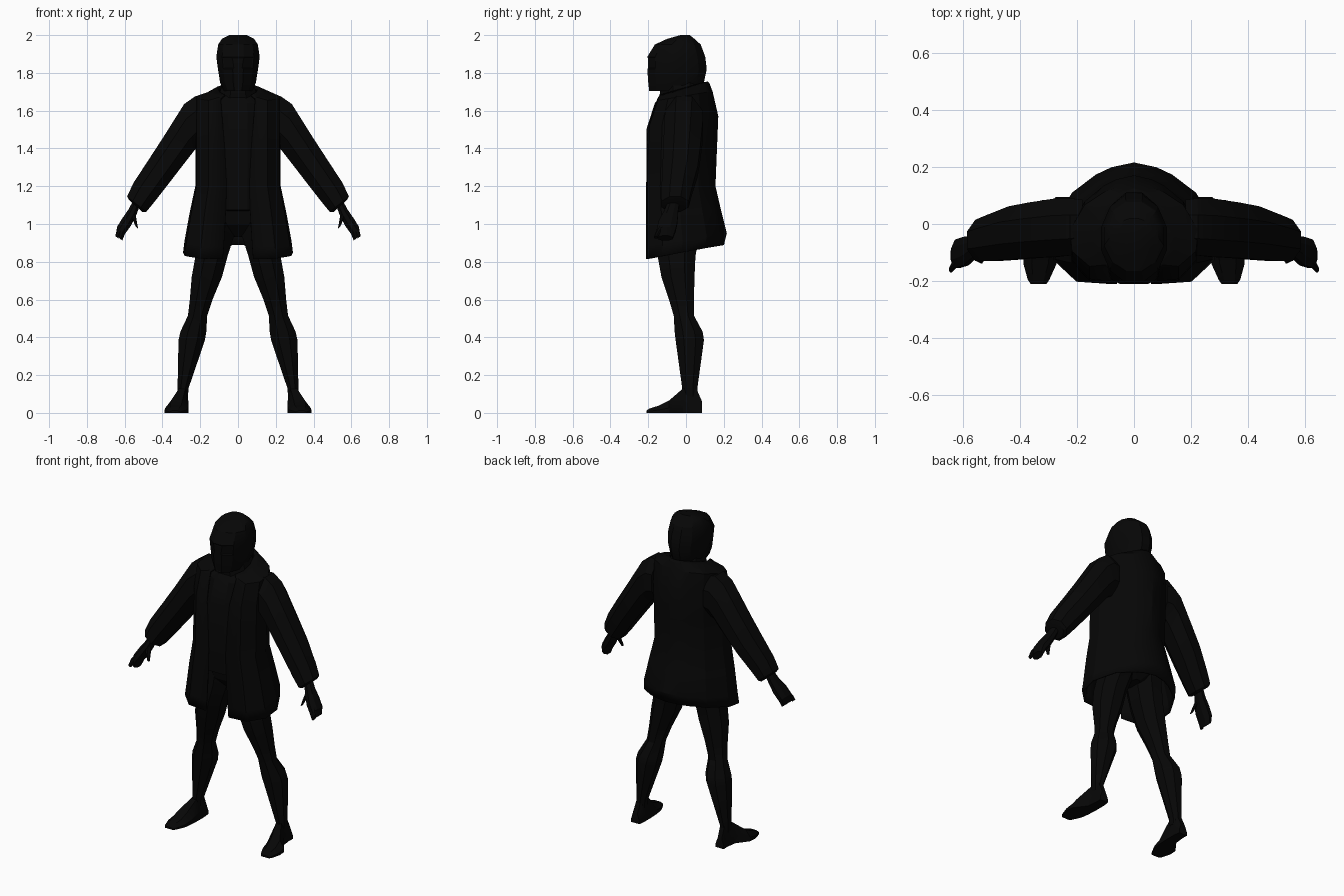
import bpy, bmesh, math
from mathutils import Vector

if "Cube" in bpy.data.objects:
    bpy.data.objects.remove(bpy.data.objects["Cube"])


def material(name, value):
    m = bpy.data.materials.new(name)
    m.diffuse_color = (value, value, value, 1)
    m.use_nodes = True
    m.node_tree.nodes["Principled BSDF"].inputs["Base Color"].default_value = m.diffuse_color
    return m


BLACK = material("black", 0.002)


def finish(name, bm, mirror=False, angle=25):
    mesh = bpy.data.meshes.new(name)
    bmesh.ops.recalc_face_normals(bm, faces=bm.faces)
    bm.to_mesh(mesh)
    bm.free()
    ob = bpy.data.objects.new(name, mesh)
    bpy.context.collection.objects.link(ob)
    mesh.materials.append(BLACK)
    if mirror:
        ob.modifiers.new("mirror", 'MIRROR').use_mirror_merge = False
    bpy.ops.object.select_all(action='DESELECT')
    ob.select_set(True)
    bpy.context.view_layer.objects.active = ob
    bpy.ops.object.shade_smooth_by_angle(angle=math.radians(angle))
    return ob


def skin(rings, closed=True):
    """Join equal-length rings of points with quads."""
    bm = bmesh.new()
    rows = [[bm.verts.new(p) for p in r] for r in rings]
    n = len(rows[0])
    for a, b in zip(rows, rows[1:]):
        for i in range(n if closed else n - 1):
            j = (i + 1) % n
            bm.faces.new((a[i], a[j], b[j], b[i]))
    if closed:
        bm.faces.new(rows[0])
        bm.faces.new(rows[-1])
    return bm


def ring(c, u, v, n=8):
    """Polygon with flat sides, half-extents given by the vectors u and v."""
    c, u, v = Vector(c), Vector(u), Vector(v)
    k = 1 / math.cos(math.pi / n)
    angles = [(i + 0.5) * 2 * math.pi / n for i in range(n)]
    return [c + u * (math.cos(a) * k) + v * (math.sin(a) * k) for a in angles]


def level(x0, x1, y0, y1, z, n=8):
    """Horizontal ring between x0..x1 and y0..y1."""
    return ring(((x0 + x1) / 2, (y0 + y1) / 2, z),
                ((x1 - x0) / 2, 0, 0), (0, (y1 - y0) / 2, 0), n)


def column(name, rows, n=8, mirror=False):
    return finish(name, skin([level(*r, n) for r in rows]), mirror)


def limb(name, rows):
    """Slanted limb: each row is x, y, z, half width, half depth."""
    rings = []
    for x, y, z, w, d in rows:
        rings.append(ring((x, y, z), (0.77 * w, 0, 0.64 * w), (0, d, 0)))
    return finish(name, skin(rings), True)


# Hood with a shallow face opening
hood = skin([level(*r, 12) for r in [
    (-.075, .075, -.195, .075, 1.705), (-.095, .095, -.20, .095, 1.75),
    (-.106, .106, -.205, .11, 1.82), (-.115, .115, -.205, .102, 1.885),
    (-.105, .105, -.165, .078, 1.95), (-.085, .085, -.10, .045, 1.98),
    (-.045, .045, -.03, .02, 2.0)]])
hood.normal_update()
bmesh.ops.recalc_face_normals(hood, faces=hood.faces)
opening = [f for f in hood.faces if f.normal.y < -0.75
           and 1.70 < f.calc_center_median().z < 1.88]
bmesh.ops.inset_region(hood, faces=opening, thickness=0.008, depth=-0.004)
finish("hood", hood)
column("neck", [(-.12, .12, -.13, .11, 1.62), (-.10, .10, -.14, .10, 1.68),
                (-.08, .08, -.13, .08, 1.76)])

# Shirt showing through the open coat, and the hips below it
column("shirt", [(-.16, .16, -.16, .10, 1.07), (-.19, .19, -.21, .12, 1.075),
                 (-.19, .19, -.21, .13, 1.2), (-.19, .19, -.21, .14, 1.5),
                 (-.18, .18, -.165, .12, 1.64), (-.10, .10, -.12, .09, 1.69)], 12)
column("hips", [(-.03, .03, -.08, .04, .93), (-.17, .17, -.14, .09, 1.0),
                (-.18, .18, -.16, .10, 1.1)])

# Open coat: half width, front y, back y, front edge x, front z, back z
COAT = [(.285, -.205, .195, .08, .815, .89), (.277, -.205, .21, .075, .88, .95),
        (.25, -.205, .18, .065, 1.05, 1.07), (.22, -.205, .15, .06, 1.2, 1.2),
        (.22, -.20, .158, .07, 1.4, 1.4), (.22, -.195, .165, .08, 1.52, 1.57),
        (.22, -.15, .135, .09, 1.65, 1.70), (.14, -.145, .12, .09, 1.665, 1.74),
        (.10, -.135, .11, .075, 1.68, 1.75)]
SHAPE = [(.7, .02), (.97, .2), (1, .45), (.77, .75), (.47, .9), (.28, .96), (0, 1)]
rings = []
for w, f, b, e, zf, zb in COAT:
    half = [Vector((e, f, zf))]
    half += [Vector((s * w, f + t * (b - f), zf + t * (zb - zf))) for s, t in SHAPE]
    rings.append(half + [Vector((-p.x, p.y, p.z)) for p in reversed(half[:-1])])
coat = finish("coat", skin(rings, closed=False))
thick = coat.modifiers.new("thickness", 'SOLIDIFY')
thick.thickness = 0.012
thick.offset = 0

# Sleeves: lower edge x, z, upper edge x, z, then front and back y
SLEEVE = [(.18, 1.42, .18, 1.67, -.10, .085), (.215, 1.41, .225, 1.677, -.11, .09),
          (.25, 1.365, .285, 1.635, -.115, .09), (.32, 1.275, .395, 1.46, -.12, .075),
          (.37, 1.21, .47, 1.345, -.125, .062), (.44, 1.12, .555, 1.215, -.13, .03),
          (.485, 1.065, .587, 1.145, -.13, .015), (.505, 1.063, .575, 1.125, -.11, 0)]
rings = []
for x0, z0, x1, z1, y0, y1 in SLEEVE:
    rings.append(ring(((x0 + x1) / 2, (y0 + y1) / 2, (z0 + z1) / 2),
                      ((x1 - x0) / 2, 0, (z1 - z0) / 2), (0, (y1 - y0) / 2, 0)))
finish("sleeve", skin(rings), True)

# Hands
limb("hand", [(.535, -.065, 1.115, .022, .03), (.56, -.08, 1.06, .026, .038),
              (.59, -.095, 1.01, .03, .05), (.62, -.105, .965, .028, .05),
              (.628, -.11, .925, .02, .04)])
limb("thumb", [(.555, -.095, 1.06, .018, .018), (.548, -.115, 1.02, .017, .016),
               (.535, -.128, .98, .008, .01)])
limb("index_finger", [(.61, -.125, .99, .015, .016), (.632, -.145, .96, .013, .013),
                      (.642, -.16, .93, .01, .01)])

# Legs: x range, y range, height
column("leg", [(.265, .318, -.02, .06, .08), (.262, .32, -.02, .06, .13),
               (.175, .315, -.055, .095, .385), (.168, .305, -.06, .088, .43),
               (.163, .265, -.065, .042, .515), (.135, .255, -.09, .042, .60),
               (.085, .245, -.13, .045, .72), (.055, .225, -.15, .05, .83),
               (.02, .20, -.15, .07, .94), (.01, .18, -.14, .08, 1.05)], 8, True)

# Feet: y, centre x, half width, top height, with a flat sole
FEET = [(.085, .295, .028, .06), (.05, .292, .03, .14), (-.015, .295, .034, .13),
        (-.09, .325, .06, .065), (-.14, .33, .058, .04), (-.195, .335, .038, .022),
        (-.21, .335, .028, .012)]
SECTION = [(-1, 0), (1, 0), (1, .4), (.5, 1), (-.5, 1), (-1, .4)]
finish("foot", skin([[Vector((x + s * w, y, t * h)) for s, t in SECTION]
                     for y, x, w, h in FEET]), True)
